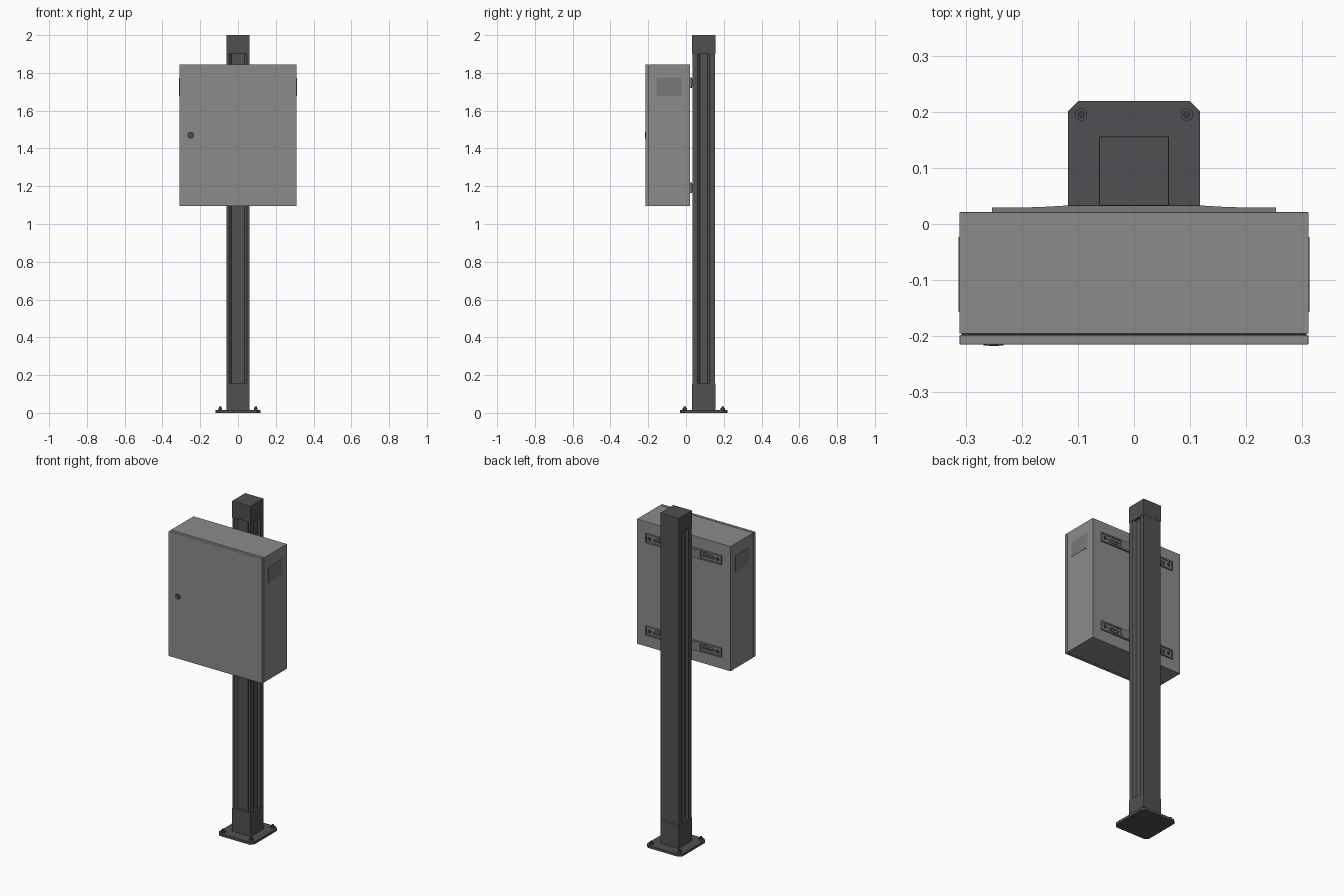
import bpy, bmesh, math

if "Cube" in bpy.data.objects:
    bpy.data.objects.remove(bpy.data.objects["Cube"])


def material(name, r, g, b):
    m = bpy.data.materials.new(name)
    m.diffuse_color = (r, g, b, 1)
    m.use_nodes = True
    m.node_tree.nodes["Principled BSDF"].inputs["Base Color"].default_value = m.diffuse_color
    return m


GREY = material("cabinet grey", 0.26, 0.26, 0.26)
VENT = material("vent grey", 0.19, 0.19, 0.19)
BRACKET = material("bracket grey", 0.20, 0.20, 0.20)
POST = material("post charcoal", 0.085, 0.085, 0.087)
CAST = material("casting charcoal", 0.08, 0.078, 0.086)
DARK = material("dark metal", 0.045, 0.045, 0.047)
PY = 0.094  # post centre in y


def prism(name, pts, axis, lo, hi, mat, bevel=0.0, smooth=False):
    """Extrude a 2D outline along an axis (X: pts are y,z; Y: x,z; Z: x,y)."""
    place = {"X": lambda a, b, c: (c, a, b),
             "Y": lambda a, b, c: (a, c, b),
             "Z": lambda a, b, c: (a, b, c)}[axis]
    bm = bmesh.new()
    ends = [[bm.verts.new(place(a, b, c)) for a, b in pts] for c in (lo, hi)]
    n = len(pts)
    for ring in ends:
        bm.faces.new(ring)
    for i in range(n):
        j = (i + 1) % n
        bm.faces.new((ends[0][i], ends[0][j], ends[1][j], ends[1][i]))
    bmesh.ops.recalc_face_normals(bm, faces=bm.faces)
    me = bpy.data.meshes.new(name)
    bm.to_mesh(me)
    bm.free()
    me.materials.append(mat)
    ob = bpy.data.objects.new(name, me)
    bpy.context.collection.objects.link(ob)
    if bevel:
        mod = ob.modifiers.new("edges", "BEVEL")
        mod.width, mod.segments = bevel, 2
    if smooth:
        bpy.context.view_layer.objects.active = ob
        ob.select_set(True)
        bpy.ops.object.shade_smooth_by_angle(angle=math.radians(35))
        ob.select_set(False)
    return ob


def rect(a0, a1, b0, b1, cut=0.0):
    if not cut:
        return [(a0, b0), (a1, b0), (a1, b1), (a0, b1)]
    c = cut
    return [(a0 + c, b0), (a1 - c, b0), (a1, b0 + c), (a1, b1 - c),
            (a1 - c, b1), (a0 + c, b1), (a0, b1 - c), (a0, b0 + c)]


def circle(a, b, r, n):
    return [(a + r * math.cos(math.tau * (i + 0.5) / n),
             b + r * math.sin(math.tau * (i + 0.5) / n)) for i in range(n)]


def stadium(a0, a1, b, r, n=8):
    right = [(a1 - r + r * math.cos(t), b + r * math.sin(t))
             for t in (math.pi * (i / n - 0.5) for i in range(n + 1))]
    left = [(a0 + r - r * math.cos(t), b - r * math.sin(t))
            for t in (math.pi * (i / n - 0.5) for i in range(n + 1))]
    return right + left


# Post: square tube with sloped channels on the front and both sides
h = 0.0605
half = [(0.034, -h + 0.014), (0.047, -h), (h, -h), (h, -0.032),
        (h - 0.012, -0.021), (h - 0.012, 0.021), (h, 0.032), (h, h)]
outline = half + [(-x, y) for x, y in reversed(half)]
prism("post", [(x, PY + y) for x, y in outline], "Z", 0.15, 1.905, POST)

# Top cap, foot sleeve and base plate
s = 0.062
prism("post_cap", rect(-s, s, PY - s, PY + s), "Z", 1.9, 2.0, CAST, 0.002)
prism("foot_sleeve", rect(-s, s, PY - s, PY + s), "Z", 0.01, 0.155, CAST, 0.001)
prism("base_plate", rect(-0.118, 0.118, PY - 0.125, PY + 0.125, 0.018),
      "Z", 0, 0.015, CAST)

# Anchor bolts
for x in (-0.094, 0.094):
    for y in (PY - 0.101, PY + 0.101):
        prism("anchor_nut", circle(x, y, 0.012, 6), "Z", 0.015, 0.026, CAST)
        prism("anchor_stud", circle(x, y, 0.006, 16), "Z", 0.02, 0.034, DARK,
              smooth=True)

# Cabinet body, recessed door seal and door
W, Z0, Z1 = 0.311, 1.095, 1.845
prism("cabinet_body", rect(-W, W, Z0, Z1), "Y", -0.195, 0.021, GREY, 0.001)
prism("door_seal", rect(-W + .004, W - .004, Z0 + .004, Z1 - .004),
      "Y", -0.199, -0.194, DARK)
prism("cabinet_door", rect(-W, W, Z0, Z1), "Y", -0.215, -0.198, GREY, 0.002)

# Door lock
prism("lock_disc", circle(-0.25, 1.47, 0.018, 24), "Y", -0.2165, -0.214, DARK,
      smooth=True)
prism("lock_core", circle(-0.25, 1.47, 0.009, 16), "Y", -0.2175, -0.216, POST)

# Side vents
for side in (-1, 1):
    prism("side_vent", rect(-0.157, -0.023, 1.678, 1.772), "X",
          *sorted((side * 0.310, side * 0.3125)), VENT)

# Mounting brackets on the back of the cabinet
for z in (1.748, 1.192):
    prism("bracket_base", rect(-0.253, 0.253, z - 0.028, z + 0.028, 0.008),
          "Y", 0.02, 0.0245, BRACKET)
    for dz in (-0.024, 0.024):  # raised long rims
        prism("bracket_rim", [(-0.253, 0.02), (0.253, 0.02), (0.253, 0.029),
                              (0.17, 0.030), (0.118, 0.033), (-0.118, 0.033),
                              (-0.17, 0.030), (-0.253, 0.029)],
              "Z", z + dz - 0.004, z + dz + 0.004, BRACKET)
    prism("bracket_clamp", rect(-0.118, 0.118, z - 0.02, z + 0.02),
          "Y", 0.024, 0.0335, BRACKET)
    for side in (-1, 1):
        a, b = sorted((side * 0.12, side * 0.205))
        prism("bracket_rib", stadium(a, b, z, 0.014), "Y", 0.024, 0.029, BRACKET)
        prism("bracket_slot", stadium(a + .006, b - .006, z, 0.007),
              "Y", 0.028, 0.0295, DARK)
        a, b = sorted((side * 0.245, side * 0.253))
        prism("bracket_end", rect(a, b, z - 0.02, z + 0.02),
              "Y", 0.02, 0.029, BRACKET)
        prism("bracket_bolt", circle(side * 0.226, z, 0.011, 6),
              "Y", 0.024, 0.029, DARK)
